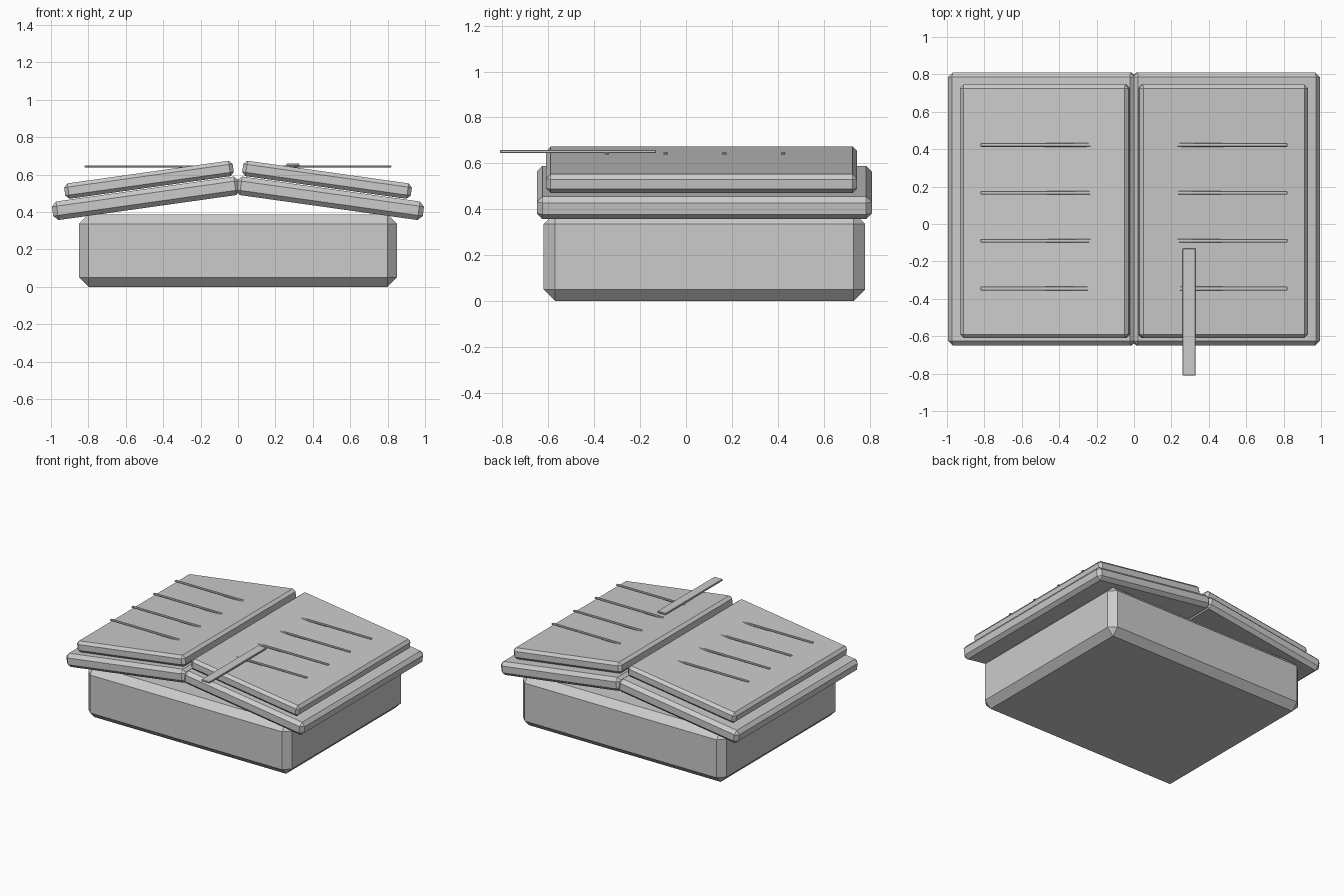
import bpy
import math

cube = bpy.data.objects.get("Cube")
if cube:
    bpy.data.objects.remove(cube, do_unlink=True)

GREY = (0.6, 0.6, 0.6, 1)
mat = bpy.data.materials.new("plain grey")
mat.use_nodes = True
mat.diffuse_color = GREY
bsdf = next(n for n in mat.node_tree.nodes if n.type == 'BSDF_PRINCIPLED')
bsdf.inputs["Base Color"].default_value = GREY


def slab(name, centre, size, chamfer, tilt=0):
    """Box with single chamfered edges, tilted about the y axis."""
    bpy.ops.mesh.primitive_cube_add(size=1)
    ob = bpy.context.object
    ob.name = name
    ob.scale = size
    bpy.ops.object.transform_apply(location=False, rotation=False, scale=True)
    ob.location = centre
    ob.rotation_euler.y = tilt
    bevel = ob.modifiers.new("chamfer", 'BEVEL')
    bevel.width = chamfer
    bevel.segments = 1
    ob.data.materials.append(mat)
    return ob


# Base block
slab("base_block", (0, 0.08, 0.193), (1.7, 1.4, 0.386), 0.05)

# Open book: covers, page blocks and text lines on both sides
TILT = math.radians(8)
for side, s in (("left", 1), ("right", -1)):
    slab(f"{side}_cover", (s * 0.491, 0.08, 0.473), (1.01, 1.46, 0.1), 0.025, s * TILT)
    slab(f"{side}_pages", (s * 0.476, 0.068, 0.572), (0.91, 1.355, 0.083), 0.02, s * TILT)
    for i in range(4):
        slab(f"{side}_text_line_{i + 1}", (s * 0.5, -0.345 + i * 0.256, 0.643),
             (0.64, 0.02, 0.011), 0.003)

# Ribbon bookmark resting on the left page
slab("bookmark", (0.295, -0.47, 0.651), (0.07, 0.68, 0.014), 0.003)
